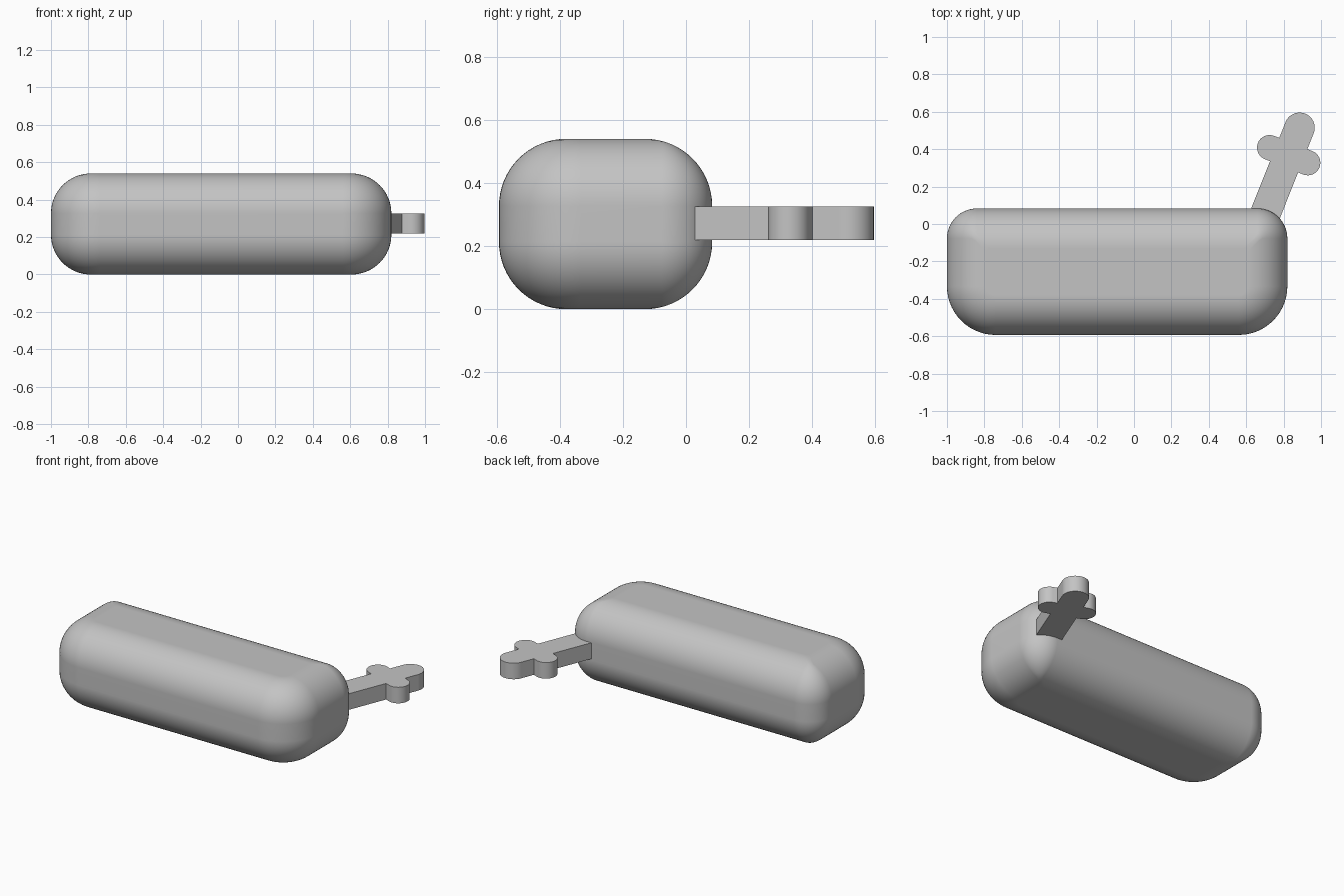
import bpy
import bmesh
from math import sin, cos, pi, radians
from mathutils import Matrix

cube = bpy.data.objects.get("Cube")
if cube:
    bpy.data.objects.remove(cube, do_unlink=True)

grey = bpy.data.materials.new("plain grey")
grey.use_nodes = True
colour = (0.55, 0.55, 0.55, 1)
grey.diffuse_color = colour
grey.node_tree.nodes["Principled BSDF"].inputs["Base Color"].default_value = colour


def arc(cx, cy, r, start, end, steps):
    """Points on a circular arc, angles in degrees."""
    angles = [radians(start + (end - start) * i / steps) for i in range(steps + 1)]
    return [(cx + r * cos(a), cy + r * sin(a)) for a in angles]


def loft(name, sections, angle):
    """Skin a stack of (z, outline) sections and cap both ends."""
    bm = bmesh.new()
    rings = [[bm.verts.new((x, y, z)) for x, y in pts] for z, pts in sections]
    for low, high in zip(rings, rings[1:]):
        for i in range(len(low)):
            j = (i + 1) % len(low)
            bm.faces.new((low[i], low[j], high[j], high[i]))
    bm.faces.new(rings[0][::-1])
    bm.faces.new(rings[-1])
    bmesh.ops.recalc_face_normals(bm, faces=bm.faces)
    mesh = bpy.data.meshes.new(name)
    bm.to_mesh(mesh)
    bm.free()
    obj = bpy.data.objects.new(name, mesh)
    bpy.context.collection.objects.link(obj)
    mesh.materials.append(grey)
    bpy.ops.object.select_all(action="DESELECT")
    obj.select_set(True)
    bpy.context.view_layer.objects.active = obj
    bpy.ops.object.shade_smooth_by_angle(angle=radians(angle))
    weighted = obj.modifiers.new("flat face normals", "WEIGHTED_NORMAL")
    weighted.keep_sharp = True
    return obj


# Rounded body: wide front corners, tighter back corners
LEFT, RIGHT, FRONT, BACK, HEIGHT = -1.0, 0.82, -0.593, 0.083, 0.54
EDGE, FRONT_R, BACK_R = 0.213, 0.26, 0.16


def body_outline(inset):
    fr = max(FRONT_R - inset, 0.02)
    br = max(BACK_R - inset, 0.02)
    x0, x1, y0, y1 = LEFT + inset, RIGHT - inset, FRONT + inset, BACK - inset
    return (arc(x0 + fr, y0 + fr, fr, 180, 270, 14)
            + arc(x1 - fr, y0 + fr, fr, 270, 360, 14)
            + arc(x1 - br, y1 - br, br, 0, 90, 14)
            + arc(x0 + br, y1 - br, br, 90, 180, 14))


steps = 16
lower = []
for i in range(steps + 1):
    a = pi / 2 * i / steps
    lower.append((EDGE * (1 - cos(a)), body_outline(EDGE * (1 - sin(a)))))
upper = [(HEIGHT - z, pts) for z, pts in reversed(lower)]
loft("rounded_body", lower + upper, 50)

# Cross-shaped handle: stem, two side lobes and a round tip
STEM, LOBE, ARM, TIP, ROOT = 0.081, 0.067, 0.11, 0.158, -0.42
outline = [(ROOT, -STEM), (-LOBE, -STEM)]
outline += arc(0, -ARM, LOBE, 180, 360, 20)
outline += [(LOBE, -STEM)]
outline += arc(TIP, 0, STEM, -90, 90, 20)
outline += [(LOBE, STEM)]
outline += arc(0, ARM, LOBE, 0, 180, 20)
outline += [(-LOBE, STEM), (ROOT, STEM)]
handle = loft("cross_handle", [(0.22, outline), (0.325, outline)], 30)
handle.data.transform(Matrix.Translation((0.827, 0.368, 0))
                      @ Matrix.Rotation(radians(68.3), 4, "Z"))
